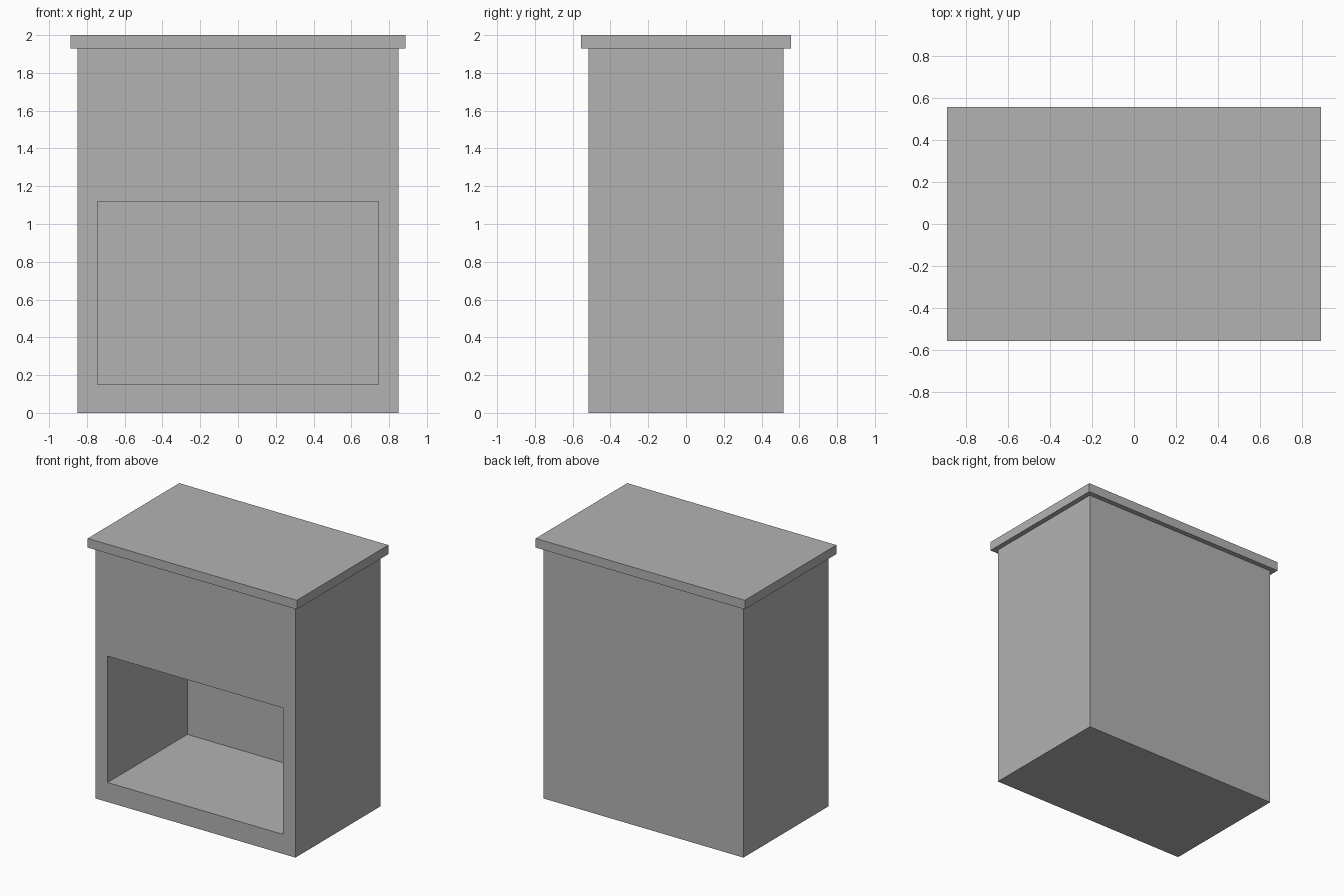
import bpy, bmesh
from mathutils import Vector

if "Cube" in bpy.data.objects:
    bpy.data.objects.remove(bpy.data.objects["Cube"])

grey = bpy.data.materials.new("plain grey")
grey.diffuse_color = (0.45, 0.45, 0.45, 1)
grey.use_nodes = True
grey.node_tree.nodes["Principled BSDF"].inputs["Base Color"].default_value = grey.diffuse_color


def box(name, lo, hi):
    """Axis-aligned box between two corners."""
    lo, hi = Vector(lo), Vector(hi)
    bm = bmesh.new()
    bmesh.ops.create_cube(bm, size=1)
    for v in bm.verts:
        v.co = (lo + hi) / 2 + v.co * (hi - lo)
    mesh = bpy.data.meshes.new(name)
    bm.to_mesh(mesh)
    bm.free()
    mesh.materials.append(grey)
    obj = bpy.data.objects.new(name, mesh)
    bpy.context.collection.objects.link(obj)
    return obj


# Cabinet body with a deep open compartment in the front
body = box("cabinet_body", (-0.85, -0.517, 0), (0.85, 0.517, 1.93))
cutter = box("compartment_cutter", (-0.745, -0.7, 0.15), (0.745, 0.45, 1.12))
cutter.hide_render = True
cutter.hide_viewport = True
cut = body.modifiers.new("compartment", "BOOLEAN")
cut.operation = "DIFFERENCE"
cut.solver = "EXACT"
cut.object = cutter

# Overhanging top slab
box("top_slab", (-0.888, -0.555, 1.93), (0.888, 0.555, 2.0))
